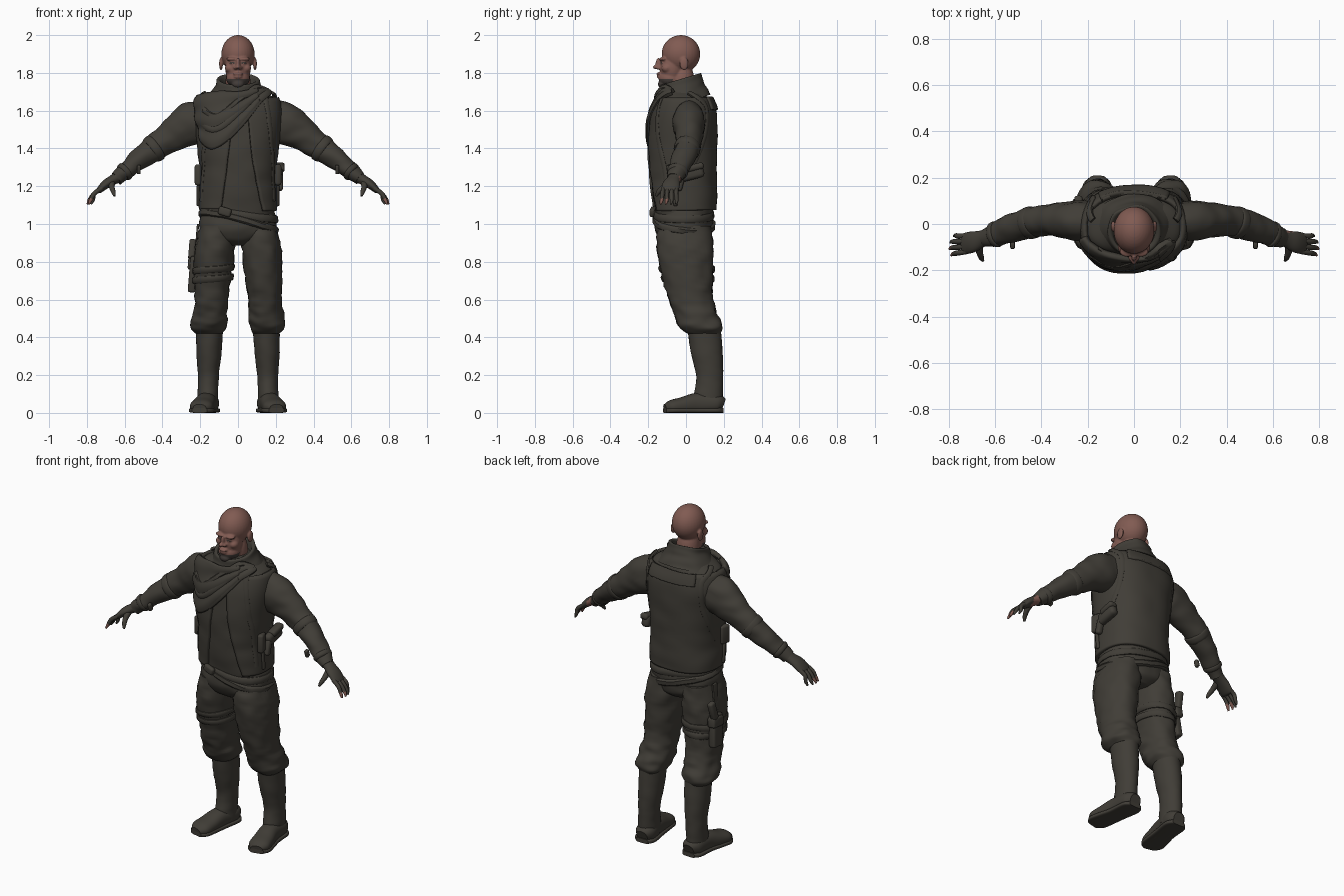
import bpy, bmesh, math
from mathutils import Vector, Matrix, noise
from mathutils.bvhtree import BVHTree

if "Cube" in bpy.data.objects:
    bpy.data.objects.remove(bpy.data.objects["Cube"])


def material(name, rgb):
    m = bpy.data.materials.new(name)
    m.use_nodes = True
    m.diffuse_color = (*rgb, 1)
    m.node_tree.nodes["Principled BSDF"].inputs["Base Color"].default_value = (*rgb, 1)
    return m


cloth = material("dark olive cloth", (0.052, 0.047, 0.038))
skin = material("brown skin", (0.22, 0.105, 0.085))
beard = material("dark stubble", (0.055, 0.045, 0.04))


def finish(bm, name, mats=(cloth,), angle=45):
    bmesh.ops.recalc_face_normals(bm, faces=bm.faces)
    me = bpy.data.meshes.new(name)
    bm.to_mesh(me)
    bm.free()
    for m in mats:
        me.materials.append(m)
    me.shade_smooth()
    me.set_sharp_from_angle(angle=math.radians(angle))
    ob = bpy.data.objects.new(name, me)
    bpy.context.collection.objects.link(ob)
    return ob


def spline(pts, k=5, closed=False):
    """Catmull-Rom through tuples of any length."""
    pts = [Vector(p) for p in pts]
    n, out = len(pts), []
    get = (lambda i: pts[i % n]) if closed else (lambda i: pts[max(0, min(n - 1, i))])
    for i in range(n if closed else n - 1):
        a, b, c, d = get(i - 1), get(i), get(i + 1), get(i + 2)
        for j in range(k):
            t = j / k
            out.append((b * 2 + (c - a) * t + (a * 2 - b * 5 + c * 4 - d) * t ** 2
                        + (b * 3 - a - c * 3 + d) * t ** 3) / 2)
    return out if closed else out + [pts[-1]]


def loft(name, rings, s=1, ref=None, n=32, power=2, wrinkle=0, freq=14, tilt=0,
         k=5, mats=(cloth,), rule=None):
    """Skin of rounded sections (x, y, z, r1, r2); level ones unless ref gives the side axis."""
    rings = spline(rings, k)
    bm, rows = bmesh.new(), []
    for i, r in enumerate(rings):
        c = Vector((r[0] * s, r[1], r[2]))
        u, v = Vector((1, 0, 0)), Vector((0, 1, 0))
        if ref:
            t = Vector(rings[min(i + 1, len(rings) - 1)][:3]) - Vector(rings[max(i - 1, 0)][:3])
            t.x *= s
            t.normalize()
            v = Vector(ref)
            v = (v - t * v.dot(t)).normalized()
            u = t.cross(v)
        row = []
        for j in range(n):
            a = math.tau * j / n
            ca, sa = math.cos(a), math.sin(a)
            e = 2 / power
            d = u * math.copysign(abs(ca) ** e, ca) * r[3] + v * math.copysign(abs(sa) ** e, sa) * r[4]
            p = c + d
            q = Vector((p.x, p.y, p.z * 1.8)) * freq
            p += d.normalized() * wrinkle * noise.noise(q)
            p.z = max(p.z + tilt * (p.y - c.y), 0)
            row.append(bm.verts.new(p))
        rows.append(row)
    for a, b in zip(rows, rows[1:]):
        for j in range(n):
            bm.faces.new((a[j], a[(j + 1) % n], b[(j + 1) % n], b[j]))
    bm.faces.new(rows[0])
    bm.faces.new(rows[-1])
    if rule:
        bm.normal_update()
        for f in bm.faces:
            f.material_index = int(rule(f.calc_center_median(), f.normal))
    return finish(bm, name, mats)


def surface(ob):
    bm = bmesh.new()
    bm.from_mesh(ob.data)
    return BVHTree.FromBMesh(bm)


def project(tree, deg, z, axis=(0, -0.015)):
    """Point and normal where a level ray toward the axis meets the surface."""
    a = math.radians(deg)
    d = Vector((math.sin(a), -math.cos(a), 0))
    c = Vector((*axis, z))
    p, nor = tree.ray_cast(c + d, -d)[:2]
    if p is None:
        p, nor = tree.find_nearest(c + d)[:2]
    return p, nor


def strap(name, tree, pts, w=0.015, h=0.008, closed=False, axis=(0, -0.015), lift=0):
    """Flat band laid on a surface through (angle, height) points."""
    if closed:
        pts = [(i * 15, pts(math.radians(i * 15))) for i in range(24)]
        path = [Vector(p) for p in pts]
    else:
        path = spline(pts, 6)
    hits = [project(tree, p[0], p[1], axis) for p in path]
    bm, rows, m = bmesh.new(), [], len(hits)
    for i, (p, nor) in enumerate(hits):
        a = hits[(i - 1) % m if closed else max(i - 1, 0)][0]
        b = hits[(i + 1) % m if closed else min(i + 1, m - 1)][0]
        side = (b - a).cross(nor).normalized()
        rows.append([bm.verts.new(p + side * w * x + nor * (lift + h * y))
                     for x, y in ((-1, -1), (-1, 0.5), (-0.6, 1), (0.6, 1), (1, 0.5), (1, -1))])
    for i in range(m if closed else m - 1):
        a, b = rows[i], rows[(i + 1) % m]
        for j in range(6):
            bm.faces.new((a[j], a[(j + 1) % 6], b[(j + 1) % 6], b[j]))
    if not closed:
        bm.faces.new(rows[0])
        bm.faces.new(rows[-1])
    return finish(bm, name)


def panel(name, tree, edge_a, edge_b, h, nu=24, ripple=0, axis=(0, -0.015)):
    """Cloth sheet on a surface, filled between two (angle, height) edges."""
    ea, eb = spline(edge_a, 8), spline(edge_b, 8)
    bm, rows = bmesh.new(), []
    for a, b in zip(ea, eb):
        row = []
        for i in range(nu + 1):
            q = a.lerp(b, i / nu)
            p, nor = project(tree, q[0], q[1], axis)
            row.append(bm.verts.new(p + nor * (h + ripple * math.sin(i / nu * 16))))
        rows.append(row)
    for a, b in zip(rows, rows[1:]):
        for i in range(nu):
            bm.faces.new((a[i], a[i + 1], b[i + 1], b[i]))
    ob = finish(bm, name)
    mod = ob.modifiers.new("thickness", 'SOLIDIFY')
    mod.thickness, mod.offset = h + 0.006, 0
    return ob


def box(name, loc, size, rot=(0, 0, 0), bevel=0.012):
    bm = bmesh.new()
    bmesh.ops.create_cube(bm, size=1)
    bmesh.ops.scale(bm, vec=size, verts=bm.verts)
    bmesh.ops.bevel(bm, geom=bm.edges[:], offset=min(bevel, min(size) * 0.4), segments=3,
                    profile=0.5, affect='EDGES')
    turn = Matrix.Rotation(rot[2], 4, 'Z') @ Matrix.Rotation(rot[1], 4, 'Y') @ Matrix.Rotation(rot[0], 4, 'X')
    bm.transform(Matrix.Translation(loc) @ turn)
    return finish(bm, name)


# Head: overlapping rounded masses fused into one skin
masses = [(0, -0.027, 1.9, 0.088, 0.102, 0.1), (0, -0.073, 1.83, 0.068, 0.066, 0.1),
          (0, -0.08, 1.77, 0.062, 0.065, 0.05), (0, -0.125, 1.74, 0.032, 0.024, 0.022),
          (0, -0.02, 1.75, 0.066, 0.066, 0.11), (0, -0.145, 1.85, 0.011, 0.016, 0.03),
          (0, -0.157, 1.831, 0.013, 0.019, 0.012), (0, -0.141, 1.795, 0.026, 0.016, 0.008),
          (0, -0.139, 1.779, 0.023, 0.016, 0.009)]
for s in (-1, 1):
    masses += [(s * 0.014, -0.146, 1.827, 0.011, 0.013, 0.01), (s * 0.03, -0.12, 1.873, 0.032, 0.022, 0.011),
               (s * 0.044, -0.1, 1.825, 0.026, 0.03, 0.024), (s * 0.031, -0.125, 1.853, 0.014, 0.011, 0.007),
               (s * 0.09, -0.01, 1.848, 0.01, 0.024, 0.034)]
bm = bmesh.new()
for x, y, z, *r in masses:
    bmesh.ops.create_uvsphere(bm, u_segments=32, v_segments=20, radius=1,
                              matrix=Matrix.Translation((x, y, z)) @ Matrix.Diagonal((*r, 1)))
head = finish(bm, "head", (skin, beard), 180)
mod = head.modifiers.new("fuse", 'REMESH')
mod.mode, mod.voxel_size, mod.use_smooth_shade = 'VOXEL', 0.005, True
head.modifiers.new("soften", 'SMOOTH').iterations = 3
bpy.context.view_layer.objects.active = head
for mod in ("fuse", "soften"):
    bpy.ops.object.modifier_apply(modifier=mod)
for f in head.data.polygons:
    x, y, z = f.center
    jaw = z < 1.768 and y < -0.07
    eye = abs(abs(x) - 0.031) < 0.012 and abs(z - 1.853) < 0.003 and y < -0.12
    f.material_index = int(jaw or eye)

# Torso with shirt, vest, collar and scarf
torso = loft("shirt_torso", [(0, -0.01, 1.05, 0.19, 0.15), (0, -0.015, 1.15, 0.186, 0.158),
             (0, -0.02, 1.27, 0.182, 0.162), (0, -0.02, 1.4, 0.195, 0.165), (0, -0.015, 1.52, 0.21, 0.16),
             (0, -0.01, 1.6, 0.215, 0.15), (0, -0.01, 1.66, 0.2, 0.125), (0, -0.015, 1.7, 0.14, 0.11),
             (0, -0.02, 1.74, 0.09, 0.09)], n=64, power=2.4, wrinkle=0.006, freq=7)
body = surface(torso)
panel("vest", body, [(18, 1.66), (22, 1.4), (34, 1.2), (46, 1.07)],
      [(353, 1.66), (345, 1.4), (336, 1.2), (328, 1.08)], 0.012, 72)
panel("back_yoke", body, [(128, 1.66), (132, 1.6)], [(232, 1.66), (228, 1.6)], 0.018, 24)
loft("collar", [(0, -0.02, 1.64, 0.185, 0.15), (0, -0.025, 1.69, 0.15, 0.13), (0, -0.028, 1.735, 0.12, 0.115),
     (0, -0.03, 1.765, 0.112, 0.109), (0, -0.03, 1.757, 0.092, 0.092), (0, -0.03, 1.7, 0.08, 0.08)],
     n=48, tilt=0.3, wrinkle=0.008, freq=12)
panel("scarf", body, [(-80, 1.66), (-40, 1.69), (0, 1.69), (45, 1.7)],
      [(-60, 1.44), (-36, 1.4), (4, 1.52), (42, 1.64)], 0.02, 24, 0.005)
for i, (drop, wide) in enumerate(((0, 0.02), (0.08, 0.017), (0.15, 0.015))):
    strap(f"scarf_fold_{i}", body, [(-58, 1.45 + drop), (-36, 1.42 + drop), (4, 1.53 + drop * 0.8),
          (44, 1.65 + drop * 0.4), (70, 1.685)], wide, 0.012, lift=0.022)

# Trousers seat and belts
seat = loft("trouser_seat", [(0, 0, 0.885, 0.06, 0.09), (0, -0.005, 0.92, 0.16, 0.135),
            (0, -0.012, 0.97, 0.203, 0.15), (0, -0.01, 1.03, 0.2, 0.15), (0, -0.01, 1.1, 0.18, 0.145)],
            n=48, power=2.3, wrinkle=0.006)
hips = surface(seat)
strap("waist_belt", hips, lambda a: 1.05 - 0.025 * math.sin(a), 0.02, 0.012, True)
strap("slung_belt", hips, lambda a: 1.01 - 0.045 * math.sin(a) + 0.02 * math.cos(a), 0.018, 0.015, True)
box("belt_buckle", (-0.07, -0.175, 1.065), (0.07, 0.03, 0.045), (0, 0.3, -0.15))

# Limbs, built once per side
leg_rings = [(0.11, -0.005, 0.99, 0.09, 0.14), (0.122, -0.005, 0.88, 0.104, 0.15),
             (0.132, 0.005, 0.75, 0.1, 0.137), (0.14, 0.022, 0.62, 0.09, 0.12), (0.146, 0.045, 0.54, 0.09, 0.115),
             (0.152, 0.068, 0.48, 0.096, 0.117), (0.156, 0.082, 0.445, 0.091, 0.108),
             (0.152, 0.095, 0.42, 0.07, 0.088)]
foot_rings = [(0.156, 0.198, 0.04, 0.035, 0.035), (0.158, 0.16, 0.05, 0.05, 0.058),
              (0.17, 0.06, 0.05, 0.056, 0.055), (0.185, -0.02, 0.038, 0.045, 0.06),
              (0.196, -0.08, 0.03, 0.037, 0.06), (0.203, -0.112, 0.025, 0.02, 0.035)]
arm_rings = [(0.17, 0.015, 1.55, 0.1, 0.08), (0.235, 0.015, 1.535, 0.115, 0.085), (0.3, 0.017, 1.5, 0.1, 0.08),
             (0.36, 0.017, 1.46, 0.083, 0.07), (0.43, 0.01, 1.41, 0.07, 0.064), (0.52, -0.015, 1.345, 0.057, 0.062),
             (0.59, -0.042, 1.285, 0.045, 0.052), (0.645, -0.06, 1.24, 0.036, 0.04)]
for side, s in (("right", -1), ("left", 1)):
    loft(f"{side}_trouser_leg", leg_rings, s, n=40, power=2.2, wrinkle=0.011)
    loft(f"{side}_boot_shaft", [(0.15, 0.095, 0.45, 0.072, 0.088), (0.154, 0.11, 0.32, 0.066, 0.084),
         (0.157, 0.125, 0.2, 0.056, 0.071), (0.16, 0.12, 0.1, 0.054, 0.075), (0.16, 0.12, 0.04, 0.055, 0.075)],
         s, wrinkle=0.003)
    loft(f"{side}_boot_foot", foot_rings, s, (1, 0, 0), power=2.3)
    loft(f"{side}_boot_sole", [(x, y, 0.013, 0.013, r + 0.006) for x, y, z, h, r in foot_rings],
         s, (1, 0, 0), power=4)
    loft(f"{side}_sleeve", arm_rings, s, (0, 1, 0), wrinkle=0.008, freq=12)
    for part, i in (("elbow_band", 4), ("glove_cuff", 6)):
        a, b = Vector(arm_rings[i]), Vector(arm_rings[i + 1])
        grow = Vector((0, 0, 0, 0.006, 0.006))
        loft(f"{side}_{part}", [a, a.lerp(b, 0.08) + grow, a.lerp(b, 0.3) + grow, a.lerp(b, 0.4)], s, (0, 1, 0), k=3)
    box(f"{side}_cuff_tab", (s * 0.525, -0.09, 1.288), (0.02, 0.025, 0.045), (0.3, 0, 0), 0.005)

    # Gloved hand with a bare patch on the left one and two bare fingertips
    loft(f"{side}_hand", [(0.625, -0.055, 1.255, 0.034, 0.036), (0.66, -0.065, 1.235, 0.027, 0.037),
         (0.7, -0.078, 1.21, 0.024, 0.046), (0.735, -0.085, 1.178, 0.016, 0.045), (0.745, -0.086, 1.168, 0.006, 0.035)],
         s, (0, 1, 0), n=24, mats=(cloth, skin),
         rule=lambda c, nor: 0.645 < c.x < 0.69 and nor.z - nor.y > 0.1)
    for i, finger in enumerate(("little", "ring", "middle", "index")):
        y, reach = -0.05 - 0.023 * i, (0.782, 0.797, 0.8, 0.793)[i]
        loft(f"{side}_{finger}_finger", [(0.72, y, 1.19, 0.012, 0.011), (0.76, y * 1.05, 1.162, 0.012, 0.0115),
             (reach - 0.014, y * 1.15 + 0.008, 1.128, 0.01, 0.01), (reach - 0.003, y * 1.2 + 0.008, 1.105, 0.005, 0.005)],
             s, (0, 1, 0), n=12, mats=(cloth, skin), rule=lambda c, nor: i > 1 and c.z < 1.135)
    loft(f"{side}_thumb", [(0.67, -0.085, 1.222, 0.018, 0.02), (0.668, -0.12, 1.195, 0.015, 0.015),
         (0.66, -0.145, 1.17, 0.012, 0.012), (0.653, -0.158, 1.148, 0.006, 0.006)], s, (1, 0, 0), n=12)

    # Harness straps around the armholes
    strap(f"{side}_front_strap", body, [(s * 58, 1.68), (s * 52, 1.6), (s * 54, 1.45), (s * 62, 1.3), (s * 68, 1.12)],
          0.014, 0.007, lift=0.018)
    strap(f"{side}_back_strap", body, [(s * 100, 1.68), (s * 122, 1.62), (s * 122, 1.48), (s * 108, 1.34),
          (s * 92, 1.24)], 0.014, 0.007, lift=0.018)
    box(f"{side}_front_pouch", (s * 0.207, -0.07, 1.26), (0.035, 0.06, 0.11), (0, 0, s * 0.3))
    box(f"{side}_strap_end", (s * 0.212, -0.06, 1.15), (0.014, 0.02, 0.11), (0.1, 0, 0), 0.005)

# Side holster under the left arm
box("side_holster", (0.214, 0.03, 1.27), (0.05, 0.13, 0.07), (0.25, 0, 0), 0.02)
box("side_holster_flap", (0.222, 0.045, 1.3), (0.05, 0.1, 0.035), (0.25, 0, 0), 0.014)
box("side_holster_grip", (0.22, -0.03, 1.22), (0.035, 0.035, 0.09), (-0.25, 0, 0))

# Thigh holster and its straps on the right leg
thigh = surface(bpy.data.objects["right_trouser_leg"])
for z in (0.71, 0.76):
    strap(f"thigh_strap_{z}", thigh, lambda a: z + 0.01 * math.sin(a), 0.018, 0.01, True, (-0.132, 0.01))
box("thigh_holster", (-0.238, 0.055, 0.735), (0.042, 0.085, 0.19), (0.1, 0.08, 0))
box("thigh_holster_flap", (-0.24, 0.06, 0.79), (0.05, 0.095, 0.06), (0.1, 0.08, 0))
box("thigh_holster_grip", (-0.243, 0.09, 0.865), (0.035, 0.045, 0.11), (-0.25, 0.08, 0))
box("thigh_hanger", (-0.218, 0.03, 0.92), (0.012, 0.04, 0.16), (0, 0.08, 0), 0.004)
